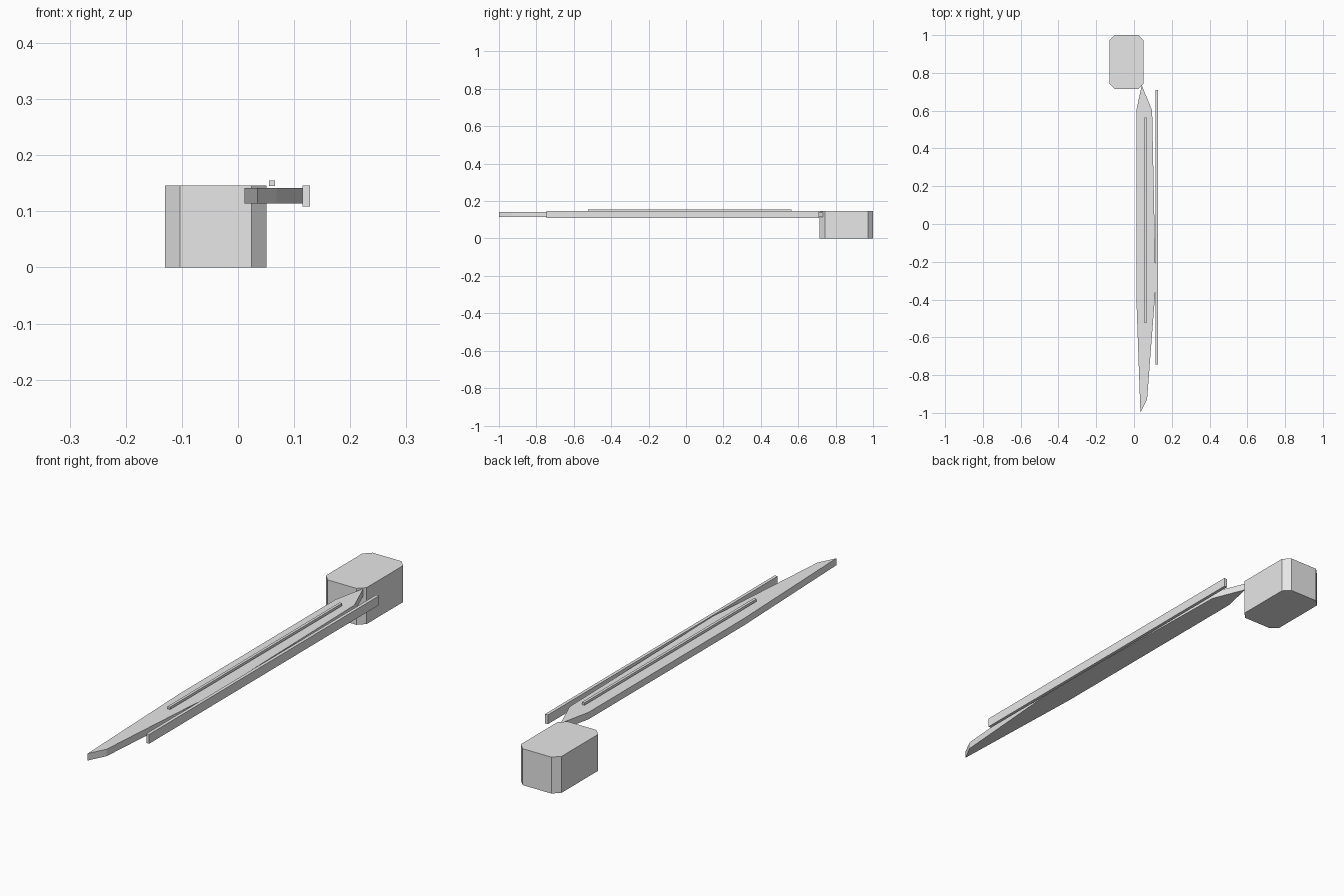
import bpy
import bmesh

cube = bpy.data.objects.get("Cube")
if cube:
    bpy.data.objects.remove(cube, do_unlink=True)

# One plain light grey
grey = bpy.data.materials.new("light grey")
grey.use_nodes = True
colour = (0.8, 0.8, 0.8, 1)
grey.diffuse_color = colour
grey.node_tree.nodes["Principled BSDF"].inputs["Base Color"].default_value = colour


def prism(name, outline, bottom, top):
    """Extrude a flat outline (seen from above) between two heights."""
    bm = bmesh.new()
    face = bm.faces.new([bm.verts.new((x, y, bottom)) for x, y in outline])
    result = bmesh.ops.extrude_face_region(bm, geom=[face])
    raised = [v for v in result["geom"] if isinstance(v, bmesh.types.BMVert)]
    bmesh.ops.translate(bm, verts=raised, vec=(0, 0, top - bottom))
    bmesh.ops.recalc_face_normals(bm, faces=bm.faces)
    mesh = bpy.data.meshes.new(name)
    bm.to_mesh(mesh)
    bm.free()
    mesh.materials.append(grey)
    obj = bpy.data.objects.new(name, mesh)
    bpy.context.collection.objects.link(obj)
    return obj


def rectangle(x0, x1, y0, y1, cut=0):
    """Outline of a rectangle, with its corners cut off if asked."""
    if not cut:
        return [(x0, y0), (x1, y0), (x1, y1), (x0, y1)]
    return [(x0 + cut, y0), (x1 - cut, y0), (x1, y0 + cut), (x1, y1 - cut),
            (x1 - cut, y1), (x0 + cut, y1), (x0, y1 - cut), (x0, y0 + cut)]


# Block at the back with chamfered upright corners
prism("end_block", rectangle(-0.13, 0.051, 0.715, 1.0, 0.027), 0, 0.146)

# Long tapered blade
blade_outline = [(0.034, -1.0), (0.069, -0.93), (0.115, -0.33), (0.096, 0.60),
                 (0.041, 0.735), (0.012, 0.60), (0.012, -0.38)]
prism("blade", blade_outline, 0.114, 0.142)

# Thin rib over the blade and rail along its left edge
prism("top_rib", rectangle(0.055, 0.066, -0.525, 0.565), 0.145, 0.155)
prism("side_rail", rectangle(0.115, 0.128, -0.745, 0.71), 0.109, 0.146)
